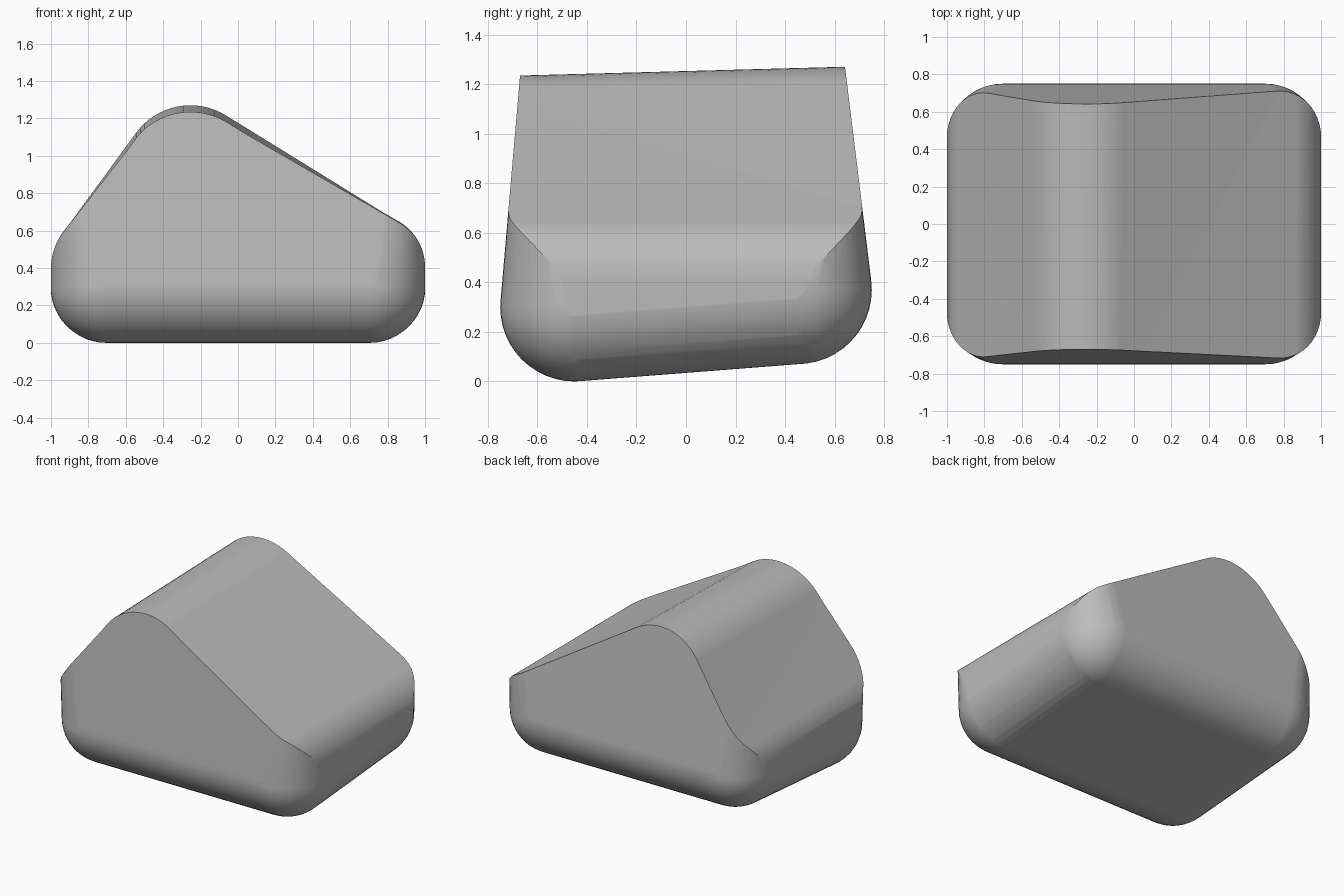
import bpy, bmesh, math
from mathutils import Vector, Matrix

cube = bpy.data.objects.get("Cube")
if cube:
    bpy.data.objects.remove(cube, do_unlink=True)

grey = bpy.data.materials.new("plain grey")
grey.use_nodes = True
colour = (0.5, 0.5, 0.5, 1)
grey.diffuse_color = colour
grey.node_tree.nodes["Principled BSDF"].inputs["Base Color"].default_value = colour


def make_object(name, bm):
    bmesh.ops.recalc_face_normals(bm, faces=bm.faces)
    mesh = bpy.data.meshes.new(name)
    bm.to_mesh(mesh)
    bm.free()
    mesh.materials.append(grey)
    obj = bpy.data.objects.new(name, mesh)
    bpy.context.collection.objects.link(obj)
    return obj


def rounded_corner(before, corner, after, radius, steps=16):
    """Points of an arc that replaces a profile corner."""
    a = (before - corner).normalized()
    b = (after - corner).normalized()
    half = a.angle(b) / 2
    centre = corner + (a + b).normalized() * radius / math.sin(half)
    start = corner + a * radius / math.tan(half) - centre
    end = corner + b * radius / math.tan(half) - centre
    sweep = math.pi - 2 * half
    return [centre + (start * math.sin(sweep * (1 - t)) + end * math.sin(sweep * t))
            / math.sin(sweep) for t in (i / steps for i in range(steps + 1))]


# Tapering body: hull of four low spheres and four small rings above
bm = bmesh.new()
for side in (-1, 1):
    for y, z, top_y in ((-0.45, 0.3, -0.56), (0.45, 0.37, 0.532)):
        bmesh.ops.create_uvsphere(bm, u_segments=48, v_segments=24, radius=0.3,
                                  matrix=Matrix.Translation((side * 0.702, y, z)))
        bmesh.ops.create_circle(bm, segments=48, radius=0.1,
                                matrix=Matrix.Translation((side * 0.902, top_y, 1.35)))
points = [v.co.copy() for v in bm.verts]
bm.free()
bm = bmesh.new()
for p in points:
    bm.verts.new(p)
hull = bmesh.ops.convex_hull(bm, input=bm.verts)
spare = {g for g in hull["geom_interior"] + hull["geom_unused"]
         if isinstance(g, bmesh.types.BMVert)}
bmesh.ops.delete(bm, geom=list(spare), context="VERTS")
bmesh.ops.dissolve_limit(bm, angle_limit=0.003, verts=bm.verts, edges=bm.edges)
body = make_object("rounded_body", bm)

# Lopsided roof profile with a round ridge and round shoulders
corners = [(-1, -0.5, 0), (1, -0.5, 0), (1, 0.563, 0.28),
           (-0.348, 1.39, 0.36), (-1, 0.505, 0.33)]
flat = [Vector((x, z)) for x, z, r in corners]
profile = []
for i, (x, z, r) in enumerate(corners):
    profile += rounded_corner(flat[i - 1], flat[i], flat[(i + 1) % 5], r) if r else [flat[i]]

# Prism from the profile; its ridge rises towards the back
bm = bmesh.new()
ends = []
for y in (-0.9, 0.9):
    ends.append([bm.verts.new((p.x, y, p.y + 0.027 * (y - 0.64) * max(0, (p.y - 0.55) / 0.72)))
                 for p in profile])
front, back = ends
bm.faces.new(front)
bm.faces.new(back[::-1])
for i in range(len(front)):
    bm.faces.new((front[i - 1], back[i - 1], back[i], front[i]))
bmesh.ops.triangulate(bm, faces=bm.faces)
cutter = make_object("roof_cutter", bm)
cutter.hide_render = True

# Trim the body to the roof
trim = body.modifiers.new("trim_to_roof", "BOOLEAN")
trim.operation = "INTERSECT"
trim.solver = "EXACT"
trim.object = cutter
bpy.context.view_layer.objects.active = body
body.select_set(True)
cutter.select_set(False)
bpy.ops.object.modifier_apply(modifier=trim.name)
bpy.data.objects.remove(cutter, do_unlink=True)

# Smooth faces with sharp trimmed edges
bpy.ops.object.shade_smooth_by_angle(angle=math.radians(25))
normals = body.modifiers.new("even_shading", "WEIGHTED_NORMAL")
normals.keep_sharp = True
